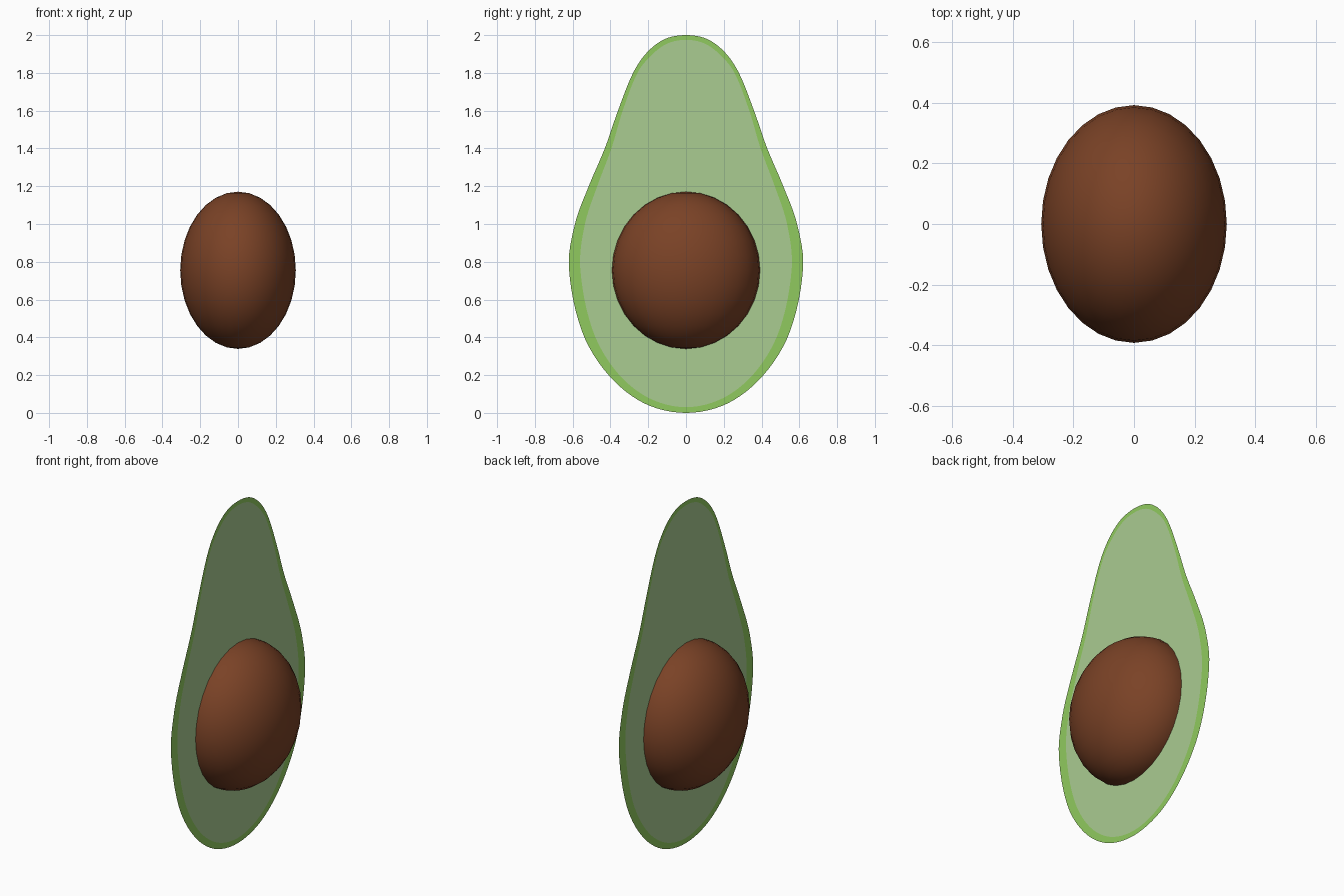
import bpy, bmesh, math
from mathutils import Vector

if "Cube" in bpy.data.objects:
    bpy.data.objects.remove(bpy.data.objects["Cube"])


def material(name, srgb):
    m = bpy.data.materials.new(name)
    lin = [((c / 255 + 0.055) / 1.055) ** 2.4 for c in srgb]
    m.diffuse_color = (*lin, 1)
    m.use_nodes = True
    m.node_tree.nodes["Principled BSDF"].inputs["Base Color"].default_value = m.diffuse_color
    return m


def outline(profile, steps=6):
    """Closed smooth outline in the yz plane from a (half width, height) profile."""
    pts = [Vector(p) for p in profile]
    pts += [Vector((-y, z)) for y, z in reversed(profile[1:-1])]
    n, out = len(pts), []
    for i in range(n):
        a, b, c, d = (pts[(i + k) % n] for k in (-1, 0, 1, 2))
        m1 = (c - a) * (c - b).length / ((c - b).length + (b - a).length)
        m2 = (d - b) * (c - b).length / ((d - c).length + (c - b).length)
        for s in range(steps):
            t = s / steps
            p = (b * (2*t**3 - 3*t**2 + 1) + m1 * (t**3 - 2*t**2 + t)
                 + c * (3*t**2 - 2*t**3) + m2 * (t**3 - t**2))
            out.append((0, p.x, p.y))
    return out


def finish(bm, name, mat):
    me = bpy.data.meshes.new(name)
    bm.to_mesh(me)
    bm.free()
    me.materials.append(mat)
    ob = bpy.data.objects.new(name, me)
    bpy.context.collection.objects.link(ob)
    return ob


outer = outline([(0, 0), (.22, .05), (.41, .20), (.55, .43), (.62, .77), (.588, 1.0),
                 (.515, 1.2), (.43, 1.4), (.36, 1.6), (.28, 1.8), (.205, 1.91),
                 (.11, 1.98), (0, 2)])
inner = outline([(0, .03), (.20, .08), (.37, .22), (.495, .44), (.56, .77), (.535, 1.0),
                 (.47, 1.2), (.395, 1.4), (.335, 1.6), (.257, 1.8), (.187, 1.89),
                 (.10, 1.955), (0, 1.975)])

# Green rim just inside the skin
bm = bmesh.new()
vo = [bm.verts.new(p) for p in outer]
vi = [bm.verts.new(p) for p in inner]
for i in range(len(vo)):
    j = (i + 1) % len(vo)
    bm.faces.new((vo[i], vo[j], vi[j], vi[i]))
finish(bm, "rim", material("bright green", (144, 202, 94)))

# Pale flesh
bm = bmesh.new()
face = bm.faces.new([bm.verts.new(p) for p in inner])
bmesh.ops.triangulate(bm, faces=[face])
finish(bm, "flesh", material("pale green", (170, 204, 145)))

# Stone
bpy.ops.mesh.primitive_uv_sphere_add(segments=32, ring_count=16, radius=1, location=(0, 0, .755))
pit = bpy.context.object
pit.name = "pit"
pit.scale = (.306, .392, .416)
bpy.ops.object.transform_apply(location=False, rotation=False, scale=True)
bpy.ops.object.shade_smooth()
pit.data.materials.append(material("brown", (122, 66, 38)))
